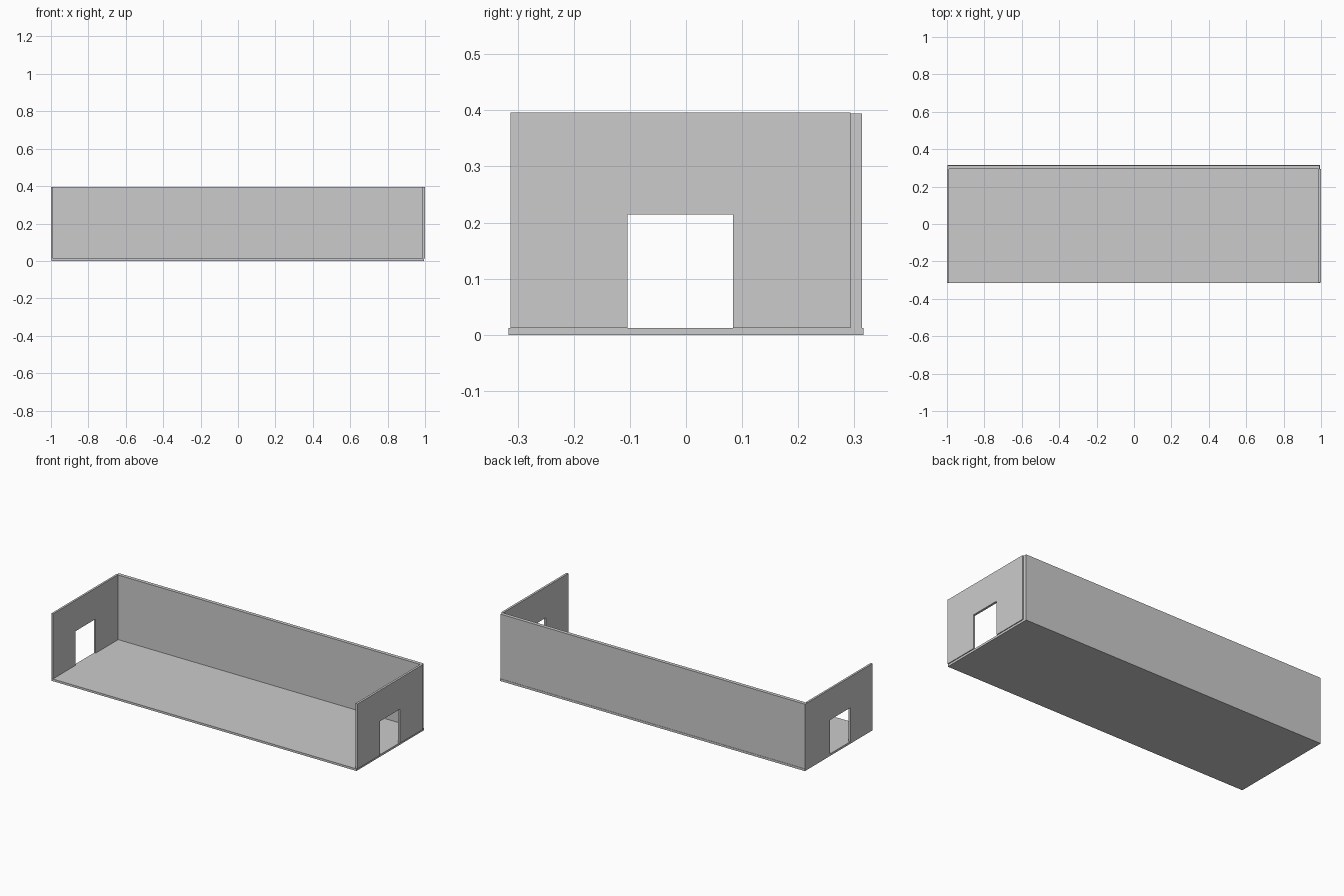
import bpy, bmesh

if "Cube" in bpy.data.objects:
    bpy.data.objects.remove(bpy.data.objects["Cube"])


def extrude_outline(name, outline, x0, x1):
    """Extrude a (y, z) outline along x from x0 to x1."""
    bm = bmesh.new()
    face = bm.faces.new([bm.verts.new((x0, y, z)) for y, z in outline])
    ext = bmesh.ops.extrude_face_region(bm, geom=[face])
    verts = [g for g in ext["geom"] if isinstance(g, bmesh.types.BMVert)]
    bmesh.ops.translate(bm, verts=verts, vec=(x1 - x0, 0, 0))
    bmesh.ops.recalc_face_normals(bm, faces=bm.faces)
    mesh = bpy.data.meshes.new(name)
    bm.to_mesh(mesh)
    bm.free()
    obj = bpy.data.objects.new(name, mesh)
    bpy.context.collection.objects.link(obj)
    return obj


def rect(y0, y1, z0, z1):
    return [(y0, z0), (y1, z0), (y1, z1), (y0, z1)]


FLOOR_TOP = 0.0125

# Floor slab
extrude_outline("floor", rect(-0.316, 0.316, 0, FLOOR_TOP), -0.998, 0.995)

# Long back wall
extrude_outline("back_wall", rect(0.293, 0.314, FLOOR_TOP, 0.394), -0.998, 0.993)

# End walls, each with a doorway
end_outline = [(-0.313, FLOOR_TOP), (-0.104, FLOOR_TOP), (-0.104, 0.214),
               (0.084, 0.214), (0.084, FLOOR_TOP), (0.293, FLOOR_TOP),
               (0.293, 0.396), (-0.313, 0.396)]
extrude_outline("left_wall", end_outline, -1.0, -0.988)
extrude_outline("right_wall", end_outline, 0.987, 1.0)
